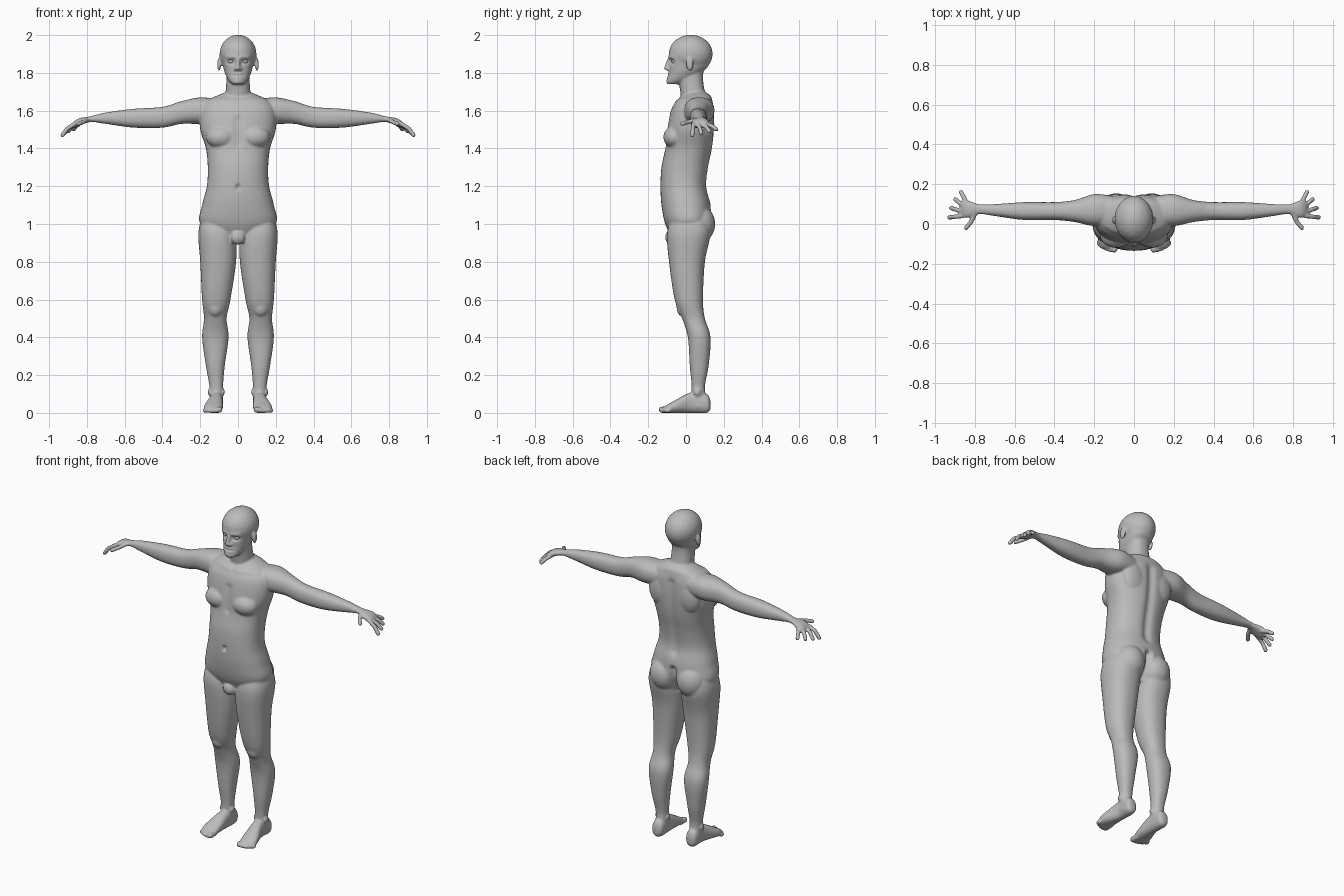
import bpy
import bmesh
from math import cos, sin, pi, exp, copysign
from mathutils import Matrix, Vector

cube = bpy.data.objects.get("Cube")
if cube:
    bpy.data.objects.remove(cube)

skin = bpy.data.materials.new("plain grey")
skin.use_nodes = True
skin.diffuse_color = (.5, .5, .5, 1)
skin.node_tree.nodes["Principled BSDF"].inputs["Base Color"].default_value = skin.diffuse_color


def blend(rows, steps=5):
    """Smoothly fill in rows between the given cross-sections."""
    filled = []
    last = len(rows) - 1
    for i in range(last):
        before, start = rows[max(i - 1, 0)], rows[i]
        end, after = rows[i + 1], rows[min(i + 2, last)]
        for k in range(steps):
            t = k / steps
            row = []
            for a, b, c, d in zip(before, start, end, after):
                slope_in, slope_out = (c - a) / 2, (d - b) / 2
                ease = t * t * (3 - 2 * t)
                row.append(b + (c - b) * ease + slope_in * t * (1 - t) ** 2
                           - slope_out * t * t * (1 - t))
            filled.append(row)
    return filled + [rows[last]]


def rounded(angle, power):
    """Point on a slightly squared unit circle."""
    return [copysign(abs(value) ** (2 / power), value) for value in (cos(angle), sin(angle))]


def loft(bm, axis, rows, side=1, power=2.3, sides=40):
    """Skin cross-sections given as (position, low a, high a, low b, high b)."""
    rings = []
    for position, low_a, high_a, low_b, high_b in blend(rows):
        ring = []
        for k in range(sides):
            u, v = rounded(2 * pi * k / sides, power)
            a = (low_a + high_a + u * (high_a - low_a)) / 2
            b = (low_b + high_b + v * (high_b - low_b)) / 2
            point = [a, b]
            point.insert("xyz".index(axis), position)
            ring.append(bm.verts.new((side * point[0], point[1], point[2])))
        rings.append(ring)
    for lower, upper in zip(rings, rings[1:]):
        for k in range(sides):
            bm.faces.new((lower[k - 1], lower[k], upper[k], upper[k - 1]))
    bm.faces.new(rings[0][::-1])
    bm.faces.new(rings[-1])


def upright(bm, rows):
    """Loft a symmetrical part from (height, half width, front, back)."""
    loft(bm, "z", [(z, -half, half, front, back) for z, half, front, back in rows])


def lump(bm, centre, size, side=1):
    """Ellipsoid that swells the skin."""
    x, y, z = centre
    place = Matrix.Translation((side * x, y, z)) @ Matrix.Diagonal((*size, 1))
    bmesh.ops.create_icosphere(bm, subdivisions=3, radius=1, matrix=place)


def tube(bm, points, radius, side=1):
    """Rounded, jointed rod such as a finger or toe."""
    points = [Vector((side * x, y, z)) for x, y, z in points]
    for point in points:
        lump(bm, point, (radius, radius, radius))
    for start, end in zip(points, points[1:]):
        span = end - start
        turn = span.to_track_quat("Z", "Y").to_matrix().to_4x4()
        bmesh.ops.create_cone(
            bm, cap_ends=True, segments=16, radius1=radius, radius2=radius,
            depth=span.length, matrix=Matrix.Translation((start + end) / 2) @ turn)


def add_object(name, bm):
    """Turn a bmesh into a named, smooth, grey object."""
    mesh = bpy.data.meshes.new(name)
    for face in bm.faces:
        face.smooth = True
    bm.to_mesh(mesh)
    bm.free()
    mesh.materials.append(skin)
    new_object = bpy.data.objects.new(name, mesh)
    bpy.context.collection.objects.link(new_object)
    return new_object


def add_arm(bm, side):
    loft(bm, "x", [
        (.1, 0, .14, 1.54, 1.66), (.2, -.01, .15, 1.53, 1.67), (.3, .01, .12, 1.53, 1.65),
        (.4, .02, .11, 1.51, 1.62), (.55, .02, .11, 1.51, 1.61), (.7, .04, .1, 1.53, 1.59),
        (.78, .05, .1, 1.54, 1.57), (.84, .03, .12, 1.52, 1.56), (.87, .04, .11, 1.51, 1.54)],
        side)
    # Four fingers fanned out and drooping, then the thumb
    for i in range(4):
        knuckle = Vector((.865 - .008 * i, .04 + .021 * i, 1.53))
        angle = .4 * i - .1
        reach = .065 * Vector((cos(angle), sin(angle), 0))
        droop = Vector((0, 0, .01 * i - .06))
        tube(bm, [knuckle, knuckle + reach * .6 + droop * .4, knuckle + reach + droop],
             .012, side)
    tube(bm, [(.8, .05, 1.55), (.82, .01, 1.54), (.845, -.02, 1.53)], .012, side)


def add_leg(bm, side):
    loft(bm, "z", [
        (1.04, .04, .19, -.07, .11), (.95, .01, .21, -.1, .13), (.8, .01, .2, -.09, .1),
        (.6, .04, .19, -.06, .09), (.5, .06, .18, -.02, .1), (.4, .05, .19, .01, .13),
        (.25, .07, .17, .02, .12), (.13, .08, .15, .03, .1), (.03, .08, .15, .02, .12)],
        side)
    # Kneecap and ankle bones
    lump(bm, (.12, -.02, .56), (.04, .03, .05), side)
    for x in (.08, .15):
        lump(bm, (x, .06, .11), (.01, .02, .02), side)
    # Foot
    loft(bm, "y", [
        (.13, .1, .13, .02, .06), (.11, .08, .15, 0, .1), (.03, .08, .15, 0, .11),
        (-.07, .08, .18, 0, .06), (-.12, .09, .17, 0, .03)], side)
    # Toes, shorter and thinner towards the outside
    for i in range(5):
        x = .1 + .019 * i
        radius = max(.017 - .004 * i, .011)
        tip = .002 * i * i - .145 + radius
        tube(bm, [(x, -.09, radius), (x, tip, radius)], radius, side)


bm = bmesh.new()

# Torso
upright(bm, [
    (.92, .08, -.07, .08), (1, .2, -.11, .13), (1.1, .19, -.13, .13), (1.2, .165, -.135, .11),
    (1.3, .16, -.13, .12), (1.4, .17, -.11, .14), (1.5, .2, -.1, .15), (1.6, .2, -.08, .15),
    (1.65, .17, -.05, .14), (1.68, .11, -.02, .13), (1.7, .06, 0, .1)])
lump(bm, (0, -.08, .93), (.04, .03, .04))

# Neck, skull, jaw, chin and nose
upright(bm, [(1.62, .07, -.02, .13), (1.7, .065, -.03, .1), (1.78, .06, -.04, .09),
             (1.84, .06, -.02, .1)])
lump(bm, (0, .025, 1.9), (.098, .117, .102))
upright(bm, [(1.74, .03, -.1, -.03), (1.76, .05, -.1, .02), (1.8, .07, -.09, .08),
             (1.84, .08, -.09, .12), (1.9, .09, -.09, .13)])
lump(bm, (0, -.085, 1.757), (.025, .02, .017))
tube(bm, [(0, -.09, 1.87), (0, -.107, 1.825)], .01)

for side in (1, -1):
    # Nostril, ear, chest, shoulder blade, buttock
    lump(bm, (.012, -.095, 1.82), (.01, .01, .01), side)
    lump(bm, (.1, .02, 1.845), (.01, .02, .036), side)
    lump(bm, (.09, -.06, 1.46), (.08, .06, .06), side)
    lump(bm, (.09, .11, 1.53), (.08, .04, .1), side)
    lump(bm, (.09, .07, 1), (.09, .085, .1), side)
    add_arm(bm, side)
    add_leg(bm, side)

# Fuse everything into one seamless skin
body = add_object("body", bm)
fuse = body.modifiers.new("fuse", "REMESH")
fuse.mode = "VOXEL"
fuse.voxel_size = .006
fuse.use_smooth_shade = True
relax = body.modifiers.new("relax", "SMOOTH")
relax.iterations = 5
graph = bpy.context.evaluated_depsgraph_get()
shape = bpy.data.meshes.new_from_object(body.evaluated_get(graph))
body.modifiers.clear()
body.data = shape


def press(start, end, radius, depth, back=False):
    """Push the skin along y near a line of (x, z); a negative depth moves forward."""
    start, end = Vector(start), Vector(end)
    line = end - start
    for vertex in shape.vertices:
        x, y, z = vertex.co
        if (y > .05) if back else (y < 0):
            offset = Vector((x, z)) - start
            along = min(max(offset.dot(line) / line.length_squared, 0), 1)
            gap = (offset - line * along).length / radius
            if gap < 2:
                vertex.co.y += depth * exp(-gap * gap)


# Spine groove, buttock cleft, breastbone, navel
press((0, 1.6), (0, 1.17), .026, -.013, back=True)
press((0, 1.06), (0, .92), .018, -.03, back=True)
press((0, 1.55), (0, 1.42), .02, .008)
press((0, 1.2), (0, 1.19), .01, .014)

# Two lips and the line between them
for z in (1.793, 1.778):
    press((-.018, z), (.018, z), .008, -.005)
press((-.022, 1.786), (.022, 1.786), .005, .006)

for side, eye_name in ((1, "left_eye"), (-1, "right_eye")):
    # Eye socket, brow, collar bone
    press((side * .028, 1.86), (side * .044, 1.86), .014, .013)
    press((side * .015, 1.884), (side * .055, 1.882), .01, -.005)
    press((side * .02, 1.65), (side * .16, 1.66), .013, -.005)
    # Eye
    eye = bmesh.new()
    lump(eye, (.036, -.062, 1.86), (.017, .015, .011), side)
    add_object(eye_name, eye)
shape.update()
